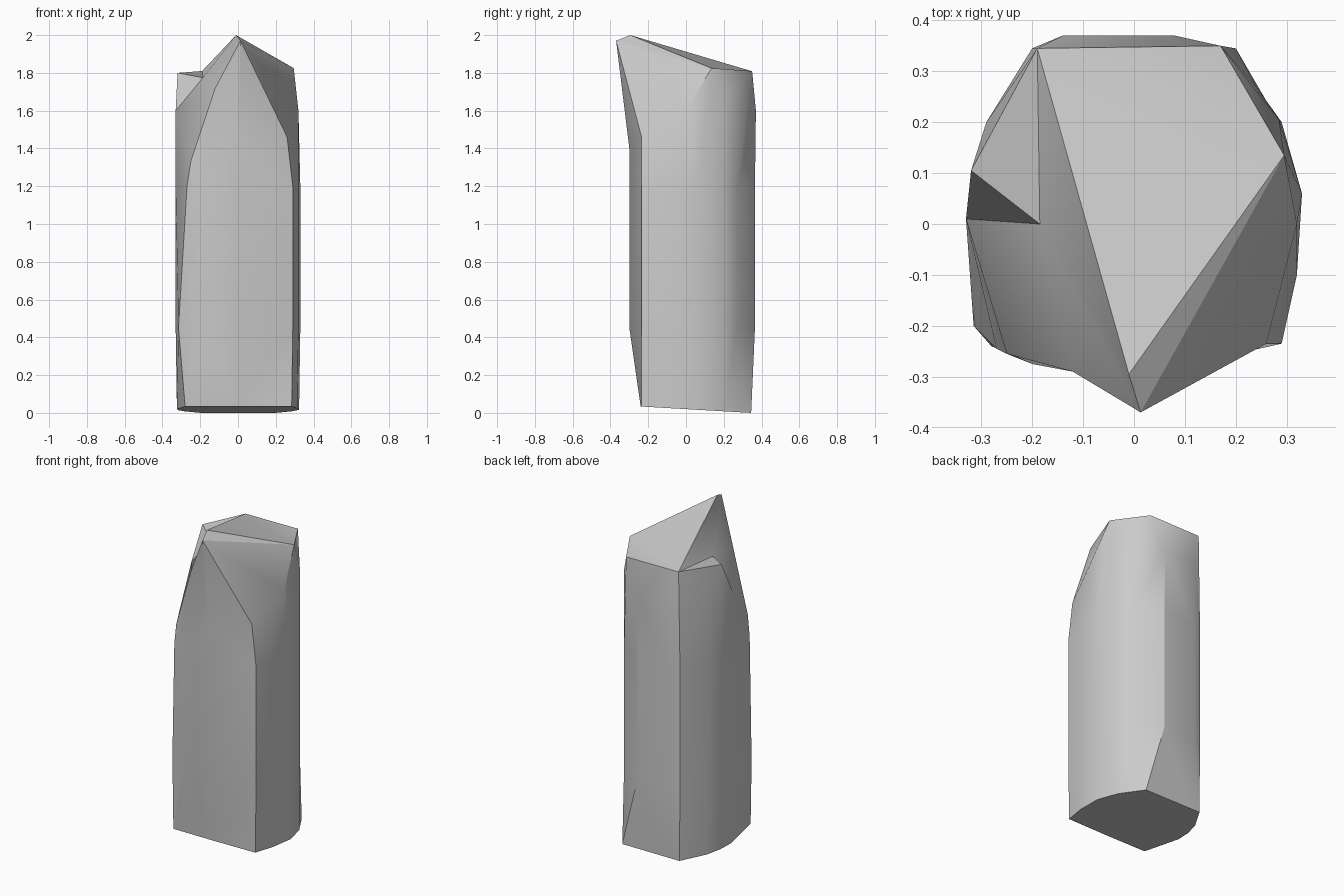
import bpy
import bmesh
import math
from mathutils import Vector

default_cube = bpy.data.objects.get("Cube")
if default_cube:
    bpy.data.objects.remove(default_cube, do_unlink=True)

# Outline of the stone shaft, counter-clockwise from the front ridge
outline = [(0, -.3), (.29, -.235), (.32, -.1), (.33, .06), (.29, .2),
           (.24, .27), (.08, .365), (-.14, .365), (-.2, .345), (-.29, .2),
           (-.32, .105), (-.33, .01), (-.315, -.2), (-.2, -.275)]

# Broken rim: the highest point of every column
rim = [(.013, -.37, 1.97), (.26, -.235, 1.46), (.32, 0, 1.6),
       (.295, .135, 1.825), (.285, .205, 1.65), (.17, .35, 1.81),
       (.08, .37, 1.6), (-.14, .37, 1.6), (-.19, .345, 1.81),
       (-.29, .2, 1.7), (-.32, .105, 1.8), (-.33, .01, 1.6),
       (-.25, -.255, 1.33), (-.12, -.29, 1.72)]


def foot_point(x, y):
    """Underside point: flattened front edge, slightly raised at the front."""
    y = max(min(y, .345), -.24)
    return (x * .98, y, max(0, .02 - .058 * y))


def ring_at(height, moved):
    """Copy of the outline at one height, with a few columns moved."""
    return [moved.get(i, (x, y, height)) for i, (x, y) in enumerate(outline)]


def build_shaft(bm):
    foot = [foot_point(x, y) for x, y in outline]
    foot[5] = (.2, .345, 0)
    foot[12] = (-.28, -.24, .034)
    levels = [foot,
              ring_at(.45, {}),
              ring_at(1.2, {0: (0, -.3, 1.4), 12: (-.27, -.245, 1.2)}),
              rim]
    rings = [[bm.verts.new(Vector(p)) for p in level] for level in levels]
    count = len(outline)
    for low, high in zip(rings, rings[1:]):
        for i in range(count):
            j = (i + 1) % count
            bm.faces.new((low[i], low[j], high[j], high[i]))
    bm.faces.new(list(reversed(rings[0])))
    return rings[-1]


def build_broken_top(bm, top):
    apex = bm.verts.new((-.01, -.295, 2))
    notch = bm.verts.new((-.185, 0, 1.775))
    tip = top[0]
    # Right shoulder and slanted main break
    for face in [(tip, top[1], top[2]), (tip, top[2], top[3]),
                 (tip, top[3], apex), (apex, top[3], top[5], top[8]),
                 (top[3], top[4], top[5]),
                 (top[5], top[6], top[7], top[8])]:
        bm.faces.new(face)
    # Left ledge with its notch
    for face in [(apex, top[8], notch), (top[8], top[10], notch),
                 (top[8], top[9], top[10]), (top[10], top[11], notch),
                 (notch, top[11], top[13]), (top[11], top[12], top[13]),
                 (notch, top[13], tip), (notch, tip, apex)]:
        bm.faces.new(face)


bm = bmesh.new()
build_broken_top(bm, build_shaft(bm))
bmesh.ops.triangulate(bm, faces=bm.faces[:])
bmesh.ops.recalc_face_normals(bm, faces=bm.faces[:])
mesh = bpy.data.meshes.new("rock_pillar")
bm.to_mesh(mesh)
bm.free()

# Plain grey stone
stone = bpy.data.materials.new("grey_stone")
stone.use_nodes = True
colour = (.6, .6, .6, 1)
stone.diffuse_color = colour
stone.node_tree.nodes["Principled BSDF"].inputs["Base Color"].default_value = colour
mesh.materials.append(stone)

pillar = bpy.data.objects.new("rock_pillar", mesh)
bpy.context.collection.objects.link(pillar)
bpy.context.view_layer.objects.active = pillar
pillar.select_set(True)
bpy.ops.object.shade_smooth_by_angle(angle=math.radians(30))
